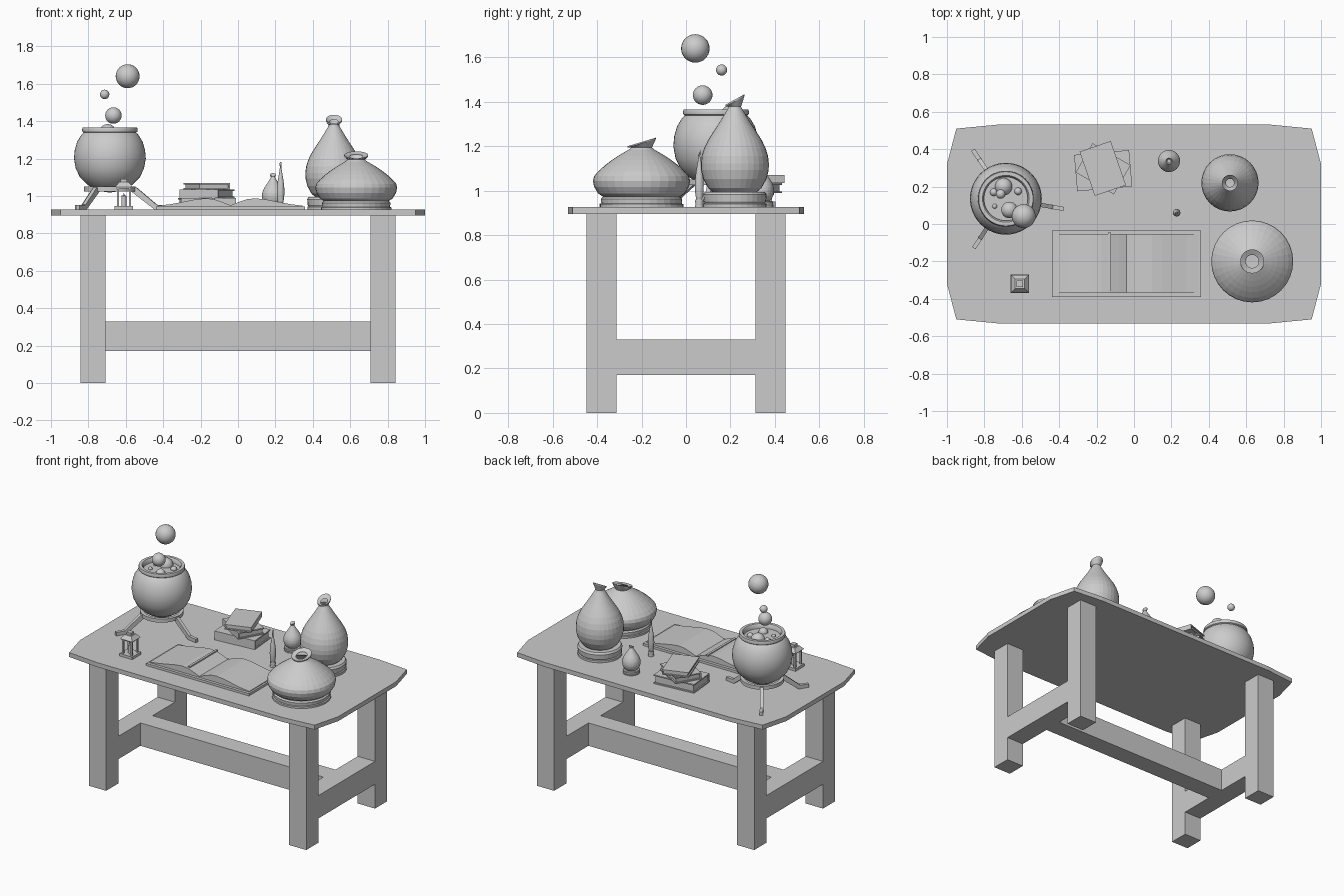
import bpy, bmesh, math
from mathutils import Matrix, Vector

if "Cube" in bpy.data.objects:
    bpy.data.objects.remove(bpy.data.objects["Cube"])

TOP = 0.927  # table surface height


def make(name, bm, smooth=False):
    bmesh.ops.recalc_face_normals(bm, faces=bm.faces)
    me = bpy.data.meshes.new(name)
    bm.to_mesh(me)
    bm.free()
    ob = bpy.data.objects.new(name, me)
    bpy.context.collection.objects.link(ob)
    if smooth:
        bpy.context.view_layer.objects.active = ob
        bpy.ops.object.select_all(action='DESELECT')
        ob.select_set(True)
        bpy.ops.object.shade_smooth_by_angle(angle=math.radians(40))
    return ob


def box(name, size, center, rot=0.0):
    bm = bmesh.new()
    m = (Matrix.Translation(center) @ Matrix.Rotation(rot, 4, 'Z')
         @ Matrix.Diagonal((*size, 1)))
    bmesh.ops.create_cube(bm, size=1, matrix=m)
    return make(name, bm)


def extrude(name, pts, offset):
    bm = bmesh.new()
    f = bm.faces.new([bm.verts.new(p) for p in pts])
    r = bmesh.ops.extrude_face_region(bm, geom=[f])
    bmesh.ops.translate(bm, verts=[v for v in r['geom'] if isinstance(v, bmesh.types.BMVert)],
                        vec=offset)
    return make(name, bm)


def lathe(name, prof, loc, scale=(1, 1), segs=32, closed=False, smooth=False, tilt_z=None, tilt=0):
    """Spin (radius, z) points; rings above tilt_z are sheared into a slanted mouth."""
    bm = bmesh.new()
    rings = []
    for r, z in prof:
        k = tilt if tilt_z is not None and z > tilt_z else 0
        if r == 0:
            rings.append([bm.verts.new((loc[0], loc[1], loc[2] + z * scale[1]))])
            continue
        ring = []
        for i in range(segs):
            a = 2 * math.pi * i / segs
            x, y = r * math.cos(a), r * math.sin(a)
            ring.append(bm.verts.new((loc[0] + x * scale[0], loc[1] + y * scale[0],
                                      loc[2] + (z + k * y) * scale[1])))
        rings.append(ring)
    pairs = list(zip(rings, rings[1:])) + ([(rings[-1], rings[0])] if closed else [])
    for a, b in pairs:
        for i in range(segs):
            vs = [a[i % len(a)], a[(i + 1) % len(a)], b[(i + 1) % len(b)], b[i % len(b)]]
            bm.faces.new(list(dict.fromkeys(vs)))
    return make(name, bm, smooth)


def ball(name, loc, r):
    bm = bmesh.new()
    bmesh.ops.create_uvsphere(bm, u_segments=24, v_segments=16, radius=r,
                              matrix=Matrix.Translation(loc))
    return make(name, bm, True)


# Table top with clipped corners
q = [(1, .32), (.95, .51), (.72, .532)]
outline = (q + [(-x, y) for x, y in q[::-1]] + [(-x, -y) for x, y in q]
           + [(x, -y) for x, y in q[::-1]])
extrude("table_top", [(x, y, .896) for x, y in outline], (0, 0, TOP - .896))

# Legs and stretchers
for sx in (-1, 1):
    for sy in (-1, 1):
        box("table_leg", (.134, .135, .9), (sx * .775, sy * .38, .45))
    box("side_stretcher", (.134, .63, .16), (sx * .775, 0, .25))
box("long_stretcher", (1.42, .134, .16), (0, 0, .25))

# Cauldron, liquid, support ring and three bent legs
cx, cy = -.685, .135
lathe("cauldron", [(0, 1.018), (.07, 1.028), (.12, 1.06), (.16, 1.10), (.182, 1.145), (.192, 1.20),
                   (.188, 1.245), (.175, 1.29), (.152, 1.328), (.14, 1.338), (.147, 1.343),
                   (.149, 1.354), (.145, 1.366), (.125, 1.366), (.117, 1.355), (.117, 1.325)],
      (cx, cy, 0), segs=48, smooth=True)
lathe("liquid", [(0, 1.335), (.12, 1.335)], (cx, cy, 0), segs=48)
lathe("support_ring", [(.115, 1.025), (.138, 1.025), (.138, 1.05), (.115, 1.05)], (cx, cy, 0),
      segs=48, closed=True, smooth=True)
leg_side = [(.12, 1.045), (.145, 1.045), (.255, .953), (.315, .951), (.315, TOP), (.245, TOP), (.12, 1.022)]
for deg in (-10, 124, 237):
    a = math.radians(deg)
    d, n = Vector((math.cos(a), math.sin(a), 0)), Vector((-math.sin(a), math.cos(a), 0))
    pts = [Vector((cx, cy, z)) + d * r - n * .011 for r, z in leg_side]
    extrude("cauldron_leg", pts, n * .022)

# Bubbles: three floating, the rest on the liquid
for x, y, z, r in [(-.59, .042, 1.64, .064), (-.713, .16, 1.543, .025), (-.666, .075, 1.43, .044),
                   (-.697, .2, 1.338, .046), (-.62, .175, 1.338, .02), (-.745, .095, 1.338, .013),
                   (-.655, .08, 1.335, .03), (-.75, .17, 1.335, .02)]:
    ball("bubble", (x, y, z), r)

# Lantern
lx, ly = -.61, -.32
box("lantern_base", (.098, .098, .018), (lx, ly, TOP + .009))
for sx in (-1, 1):
    for sy in (-1, 1):
        box("lantern_post", (.012, .012, .1), (lx + sx * .032, ly + sy * .032, .993))
box("lantern_beam", (.078, .078, .01), (lx, ly, 1.044))
bm = bmesh.new()
bmesh.ops.create_cone(bm, cap_ends=True, segments=4, radius1=.067, radius2=.036, depth=.026,
                      matrix=Matrix.Translation((lx, ly, 1.061)) @ Matrix.Rotation(math.pi / 4, 4, 'Z'))
make("lantern_roof", bm)
box("lantern_cap", (.034, .034, .018), (lx, ly, 1.082))
lathe("candle", [(0, .94), (.014, .94), (.014, 1.0), (.003, 1.005), (0, 1.02)], (lx, ly, 0), segs=12)

# Open book: cover, curved pages and ribbon
box("open_book_cover", (.796, .356, .016), (-.04, -.212, TOP + .008))
half = [(.385, .948), (.32, .956), (.25, .969), (.19, .981), (.135, .987), (.09, .983), (.04, .966)]
prof = [(-x, z) for x, z in half] + [(0, .95)] + half[::-1]
prof = [(-.385, .94)] + prof + [(.385, .94)]
extrude("open_book_pages", [(x - .04, -.37, z) for x, z in prof], (0, .316, 0))
box("book_ribbon", (.016, .31, .012), (-.132, -.2, .984))


# Stack of closed books, each with two covers, spine and page block
def closed_book(w, d, h, x, y, z, deg):
    a = math.radians(deg)
    c = .008
    box("book_lower_cover", (w, d, c), (x, y, z + c / 2), a)
    box("book_upper_cover", (w, d, c), (x, y, z + h - c / 2), a)
    box("book_page_block", (w - .016, d - .016, h - 2 * c), (x, y, z + h / 2), a)
    off = Matrix.Rotation(a, 3, 'Z') @ Vector((0, -d / 2 + c / 2, 0))
    box("book_spine", (w, c, h), (x + off.x, y + off.y, z + h / 2), a)


closed_book(.295, .195, .062, -.165, .285, TOP, 5)
closed_book(.235, .18, .045, -.165, .295, .989, -30)
closed_book(.25, .176, .036, -.167, .297, 1.034, 109)

# Flasks with slanted mouths, standing on ring bases
tall = [(0, .05), (.085, .055), (.12, .085), (.142, .125), (.152, .165), (.153, .195), (.149, .23),
        (.138, .265), (.121, .30), (.099, .335), (.076, .37), (.057, .40), (.042, .425), (.032, .442),
        (.028, .452), (.043, .475), (.043, .483), (.022, .470)]
squat = [(0, .035), (.165, .04), (.195, .06), (.213, .09), (.219, .117), (.214, .138), (.195, .16),
         (.165, .187), (.135, .21), (.105, .23), (.078, .246), (.057, .258), (.047, .267),
         (.064, .286), (.064, .292), (.035, .284)]
tall_base = [(.10, 0), (.142, 0), (.142, .014), (.136, .018), (.14, .025), (.143, .055), (.135, .068), (.10, .068)]
squat_base = [(.13, 0), (.188, 0), (.188, .012), (.181, .015), (.183, .036), (.175, .045), (.13, .045)]


def flask(name, body, base, x, y, sxy, sz, tz):
    lathe(name, body, (x, y, TOP), (sxy, sz), tilt_z=tz, tilt=.55 if body is tall else .3)
    lathe(name + "_base", base, (x, y, TOP), (sxy, sz), closed=True)


flask("tall_flask", tall, tall_base, .513, .22, 1, 1, .46)
flask("squat_flask", squat, squat_base, .632, -.2, 1, 1, .275)
flask("small_flask", tall, tall_base, .187, .337, .385, .385, .46)
flask("slim_vial", tall, tall_base, .228, .06, .13, .505, .46)
